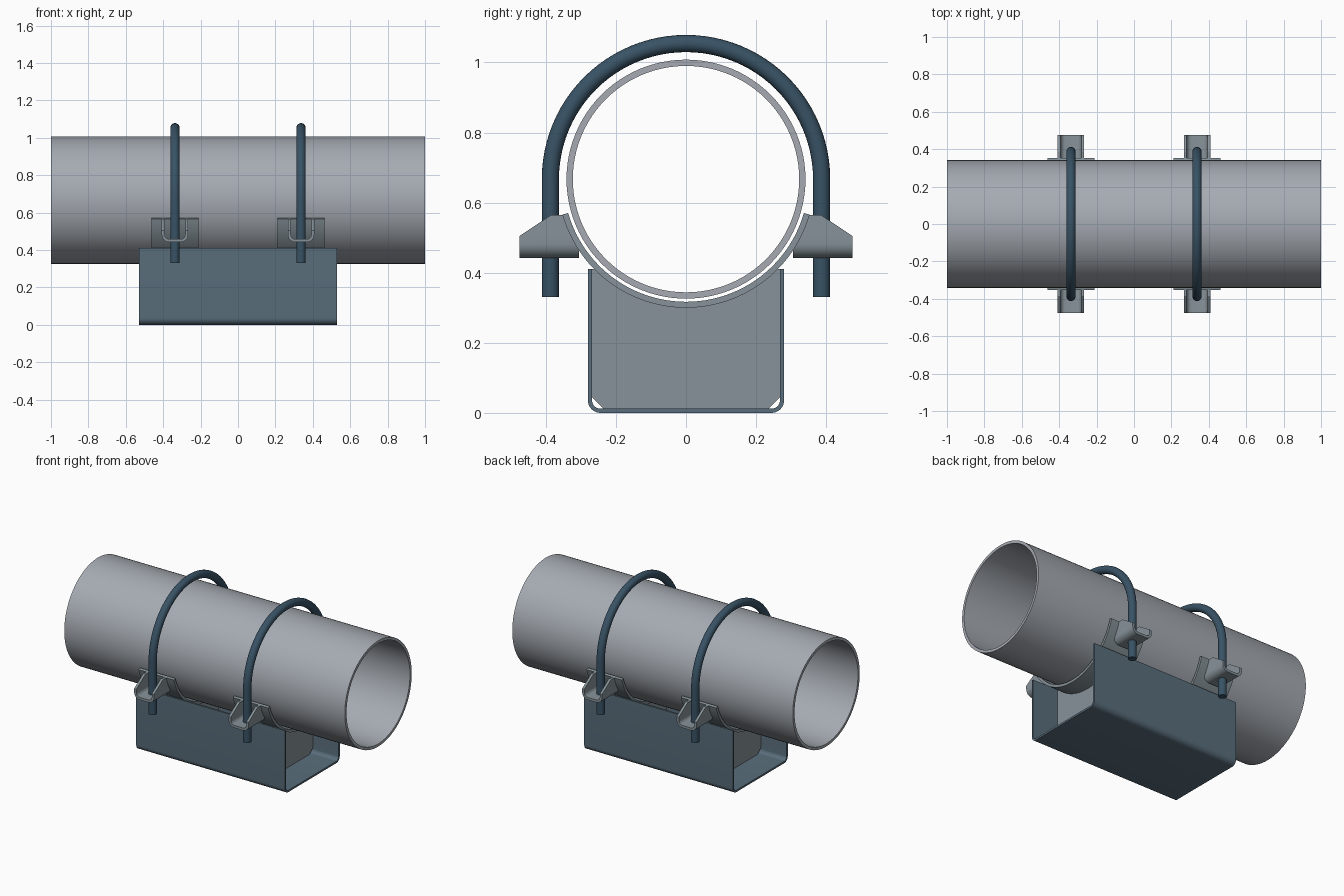
import bpy, bmesh
from math import sin, cos, pi, sqrt, asin, radians
from mathutils import Vector

if "Cube" in bpy.data.objects:
    bpy.data.objects.remove(bpy.data.objects["Cube"])

CZ = 0.667      # pipe axis height
CLAMP_X = 0.337  # clamp stations at +/- this x


def material(name, rgb):
    m = bpy.data.materials.new(name)
    m.diffuse_color = (*rgb, 1)
    m.use_nodes = True
    m.node_tree.nodes["Principled BSDF"].inputs["Base Color"].default_value = m.diffuse_color
    return m


PIPE = material("pipe_grey", (0.38, 0.41, 0.45))
STEEL = material("saddle_grey", (0.24, 0.29, 0.32))
CHANNEL = material("channel_blue_grey", (0.10, 0.155, 0.20))
ROD = material("rod_dark_blue", (0.04, 0.085, 0.13))


def loft(name, rings, mat, wrap=False):
    """Skin a series of equal-length rings; cap the ends unless wrapped."""
    bm = bmesh.new()
    vs = [[bm.verts.new(p) for p in r] for r in rings]
    n = len(vs[0])
    pairs = list(zip(vs, vs[1:])) + ([(vs[-1], vs[0])] if wrap else [])
    for a, b in pairs:
        for i in range(n):
            j = (i + 1) % n
            bm.faces.new((a[i], a[j], b[j], b[i]))
    if not wrap:
        bm.faces.new(vs[0])
        bm.faces.new(vs[-1])
    bmesh.ops.recalc_face_normals(bm, faces=bm.faces)
    me = bpy.data.meshes.new(name)
    bm.to_mesh(me)
    bm.free()
    me.polygons.foreach_set("use_smooth", [True] * len(me.polygons))
    me.set_sharp_from_angle(angle=radians(30))
    me.materials.append(mat)
    ob = bpy.data.objects.new(name, me)
    bpy.context.collection.objects.link(ob)
    return ob


def polar(r, a):
    return r * cos(a), CZ + r * sin(a)


def arc(cy, cz, r, a0, a1, n):
    return [(cy + r * cos(a0 + (a1 - a0) * i / n), cz + r * sin(a0 + (a1 - a0) * i / n))
            for i in range(n + 1)]


def strip(name, outer, inner, x0, x1, mat):
    """Bent plate: matching outer and inner (y, z) paths, spanning x0 to x1."""
    return loft(name, [[(x0, *o), (x1, *o), (x1, *i), (x0, *i)]
                       for o, i in zip(outer, inner)], mat)


# Pipe
N = 96
loft("pipe", [[(x, *polar(r, 2 * pi * i / N)) for i in range(N)]
              for x, r in ((-1, 0.341), (1, 0.341), (1, 0.323), (-1, 0.323))], PIPE, wrap=True)


# Base channel with rounded bottom bends
def channel_path(w, bottom, r):
    right = arc(w - r, bottom + r, r, 0, -pi / 2, 8)
    left = [(-y, z) for y, z in reversed(right)]
    return [(w, 0.41)] + right + left + [(-w, 0.41)]


strip("base_channel", channel_path(0.28, 0, 0.036), channel_path(0.268, 0.012, 0.024),
      -0.53, 0.53, CHANNEL)


# U-channel lug that carries one leg of the U-bolt
def lug(name, cx, side):
    def section_path(h, floor, r):
        right = arc(h - r, floor + r, r, 0, -pi / 2, 6)
        half = [(h, 0.565), (h, 0.535), (h, 0.505)] + right
        return half + [(-x, z) for x, z in reversed(half)]

    def y_in(z):
        return max(0.306, sqrt(0.36 ** 2 - (CZ - z) ** 2))

    def y_out(z):
        return 0.475 - max(0, z - 0.505) * 1.5

    rings = []
    for (xo, zo), (xi, zi) in zip(section_path(0.071, 0.442, 0.04),
                                  section_path(0.055, 0.458, 0.024)):
        rings.append([(cx + xo, side * y_in(zo), zo), (cx + xo, side * y_out(zo), zo),
                      (cx + xi, side * y_out(zi), zi), (cx + xi, side * y_in(zi), zi)])
    loft(name, rings, STEEL)


# Gusset plate outline: arc seat, straight sides, chamfered bottom corners
seat_r = 0.362
a = asin((CZ - 0.41) / seat_r)
gusset = arc(0, CZ, seat_r, -pi + a, -a, 32) + [
    (0.268, 0.41), (0.268, 0.045), (0.235, 0.012),
    (-0.235, 0.012), (-0.268, 0.045), (-0.268, 0.41)]

# U-bolt centre line with its in-plane normals
bolt_path = [((0.387, 0.33), (1, 0))]
for i in range(49):
    t = pi * i / 48
    bolt_path.append((polar(0.387, t), (cos(t), sin(t))))
bolt_path.append(((-0.387, 0.33), (-1, 0)))

for sx, tag in ((-1, "left"), (1, "right")):
    cx = sx * CLAMP_X
    # Curved saddle band under the pipe
    a0, a1 = -pi + radians(16), -radians(16)
    strip(f"saddle_band_{tag}", arc(0, CZ, 0.367, a0, a1, 48), arc(0, CZ, 0.35, a0, a1, 48),
          cx - 0.126, cx + 0.126, STEEL)
    loft(f"gusset_plate_{tag}", [[(cx + d, y, z) for y, z in gusset] for d in (-0.01, 0.01)], STEEL)
    for side, end in ((-1, "front"), (1, "back")):
        lug(f"lug_{tag}_{end}", cx, side)
    # U-bolt rod
    rings = []
    for (y, z), (ny, nz) in bolt_path:
        c, n = Vector((cx, y, z)), Vector((0, ny, nz))
        rings.append([c + 0.0245 * (cos(k * pi / 10) * n + sin(k * pi / 10) * Vector((1, 0, 0)))
                      for k in range(20)])
    loft(f"u_bolt_{tag}", rings, ROD)
